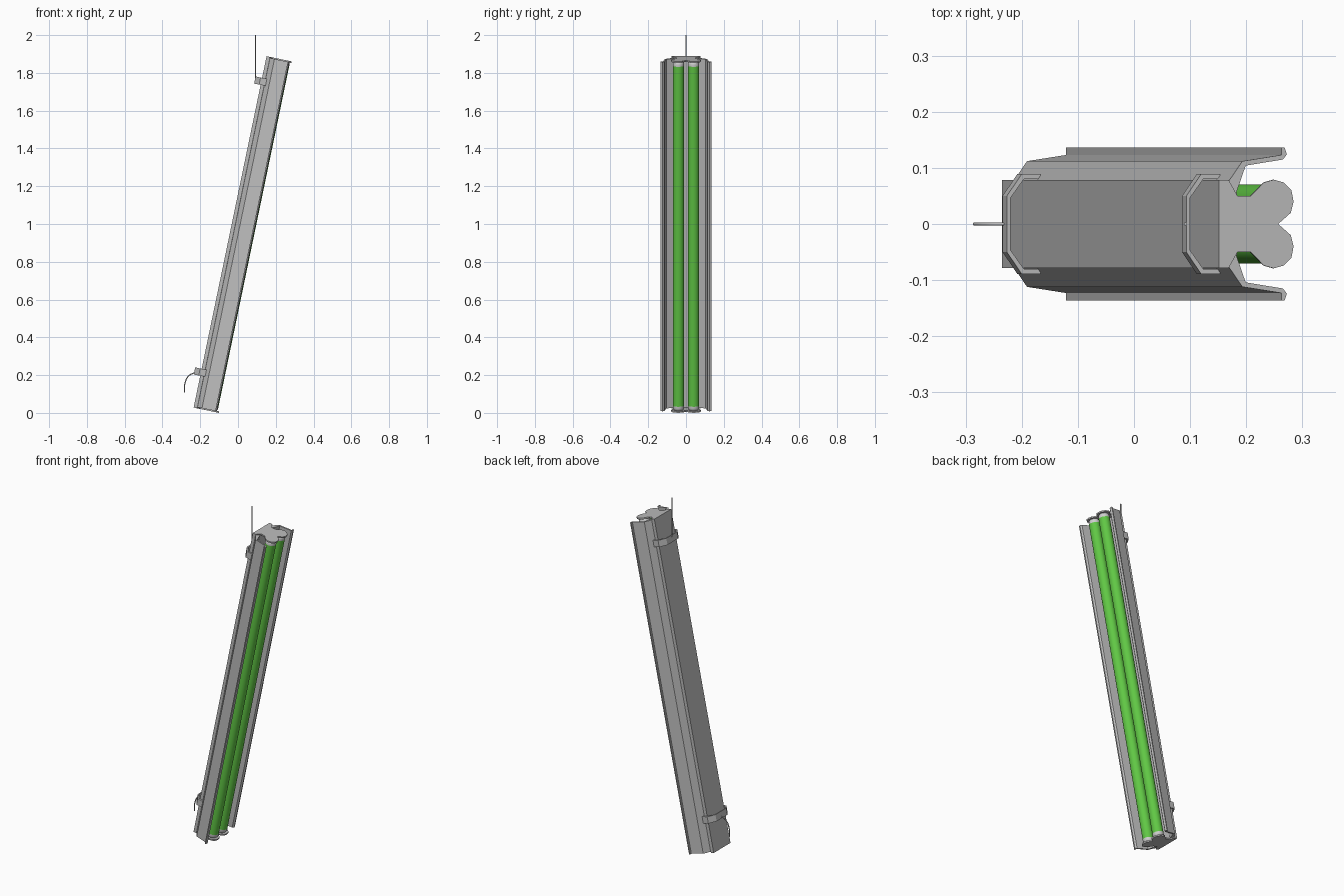
import bpy, bmesh, math
from mathutils import Matrix, Vector

cube = bpy.data.objects.get("Cube")
if cube:
    bpy.data.objects.remove(cube, do_unlink=True)


def material(name, rgb):
    m = bpy.data.materials.new(name)
    m.use_nodes = True
    m.diffuse_color = (*rgb, 1)
    m.node_tree.nodes["Principled BSDF"].inputs["Base Color"].default_value = (*rgb, 1)
    return m


GREY = material("metal_grey", (0.5, 0.5, 0.5))
PALE = material("tube_end_pale_grey", (0.62, 0.62, 0.62))
GREEN = material("tube_green", (0.12, 0.58, 0.06))

# The lamp is built upright, then leaned over as a whole
LENGTH = 1.9
LEAN = Matrix.Translation((-0.235, 0, 0.028)) @ Matrix.Rotation(math.radians(11.73), 4, 'Y')


def finish(name, bm, mats, smooth=False):
    bmesh.ops.recalc_face_normals(bm, faces=bm.faces)
    bm.transform(LEAN)
    mesh = bpy.data.meshes.new(name)
    bm.to_mesh(mesh)
    bm.free()
    for m in mats:
        mesh.materials.append(m)
    ob = bpy.data.objects.new(name, mesh)
    bpy.context.collection.objects.link(ob)
    if smooth:
        bpy.ops.object.select_all(action='DESELECT')
        ob.select_set(True)
        bpy.context.view_layer.objects.active = ob
        bpy.ops.object.shade_smooth_by_angle(angle=math.radians(40))
    return ob


def prism(name, outline, low, high):
    """Extrude a closed (depth, width) outline along the lamp."""
    bm = bmesh.new()
    face = bm.faces.new([bm.verts.new((x, y, low)) for x, y in outline])
    top = bmesh.ops.extrude_face_region(bm, geom=[face])["geom"]
    verts = [v for v in top if isinstance(v, bmesh.types.BMVert)]
    bmesh.ops.translate(bm, verts=verts, vec=(0, 0, high - low))
    return finish(name, bm, [GREY])


def mirrored(half):
    """Complete a half outline across the middle plane."""
    return half + [(x, -y) for x, y in reversed(half) if y > 0]


# Housing with a stepped front
prism("housing", mirrored([(0, 0.078), (0.019, 0.078), (0.034, 0.055)]), 0.006, LENGTH - 0.006)

# Reflector wings with turned-out lips
wing = [(0.019, 0.076), (0.044, 0.112), (0.115, 0.123), (0.115, 0.136), (0.121, 0.136),
        (0.125, 0.124), (0.118, 0.115), (0.05, 0.104), (0.031, 0.05)]
for side, s in (("left", 1), ("right", -1)):
    prism("reflector_wing_" + side, [(x, s * y) for x, y in wing], 0.006, LENGTH - 0.006)

# End plates with twin rounded lobes
plate = mirrored([(0, 0.078), (0.018, 0.078), (0.034, 0.05), (0.058, 0.05), (0.082, 0.074),
                  (0.1, 0.079), (0.118, 0.074), (0.132, 0.06), (0.136, 0.04),
                  (0.131, 0.02), (0.108, 0)])
prism("end_plate_bottom", plate, 0, 0.008)
prism("end_plate_top", plate, LENGTH - 0.008, LENGTH)

# Tubes: one lathed body each, with pale ends
SIDES = 24
half_rings = [(0.022, 0.006), (0.028, 0.013), (0.03, 0.02), (0.03, 0.031)]
rings = half_rings + [(r, LENGTH - z) for r, z in reversed(half_rings)]
for side, y in (("left", 0.04), ("right", -0.04)):
    bm = bmesh.new()
    loops = []
    for r, z in rings:
        angles = [2 * math.pi * i / SIDES for i in range(SIDES)]
        loops.append([bm.verts.new((0.098 + r * math.cos(a), y + r * math.sin(a), z))
                      for a in angles])
    for k, (a, b) in enumerate(zip(loops, loops[1:])):
        for i in range(SIDES):
            j = (i + 1) % SIDES
            f = bm.faces.new((a[i], a[j], b[j], b[i]))
            f.material_index = 1 if k == len(half_rings) - 1 else 0
    bm.faces.new(loops[0])
    bm.faces.new(loops[-1])
    finish("tube_" + side, bm, [PALE, GREEN], smooth=True)

# Clamps: open straps around the back of the housing
strap = mirrored([(0.026, 0.079), (0.026, 0.089), (-0.008, 0.089), (-0.035, 0.05)])
inner = [(-0.028, -0.047), (-0.004, -0.08), (0.018, -0.08), (0.018, -0.079)]
outer_half = [(0.026, 0.08), (0.026, 0.089), (-0.008, 0.089), (-0.035, 0.05)]
inner_half = [(-0.028, 0.047), (-0.004, 0.08)]
strap = (outer_half + [(x, -y) for x, y in reversed(outer_half)]
         + [(x, -y) for x, y in reversed(inner_half)] + inner_half)
for name, z in (("bottom", 0.191), ("top", 1.764)):
    prism("clamp_" + name, strap, z - 0.019, z + 0.019)


# Hanging cable and trailing lead
def cable(name, points, kind):
    cu = bpy.data.curves.new(name, 'CURVE')
    cu.dimensions = '3D'
    cu.bevel_depth = 0.003
    cu.bevel_resolution = 2
    cu.use_fill_caps = True
    sp = cu.splines.new(kind)
    if kind == 'BEZIER':
        sp.bezier_points.add(len(points) - 1)
        for p, (x, z) in zip(sp.bezier_points, points):
            p.co = Vector((x, 0, z))
            p.handle_left_type = p.handle_right_type = 'AUTO'
    else:
        sp.points.add(len(points) - 1)
        for p, (x, z) in zip(sp.points, points):
            p.co = (x, 0, z, 1)
    cu.materials.append(GREY)
    bpy.context.collection.objects.link(bpy.data.objects.new(name, cu))


cable("hanging_cable", [(0.092, 1.76), (0.092, 2.0)], 'POLY')
cable("trailing_lead", [(-0.228, 0.214), (-0.262, 0.195), (-0.281, 0.155), (-0.284, 0.108)], 'BEZIER')
